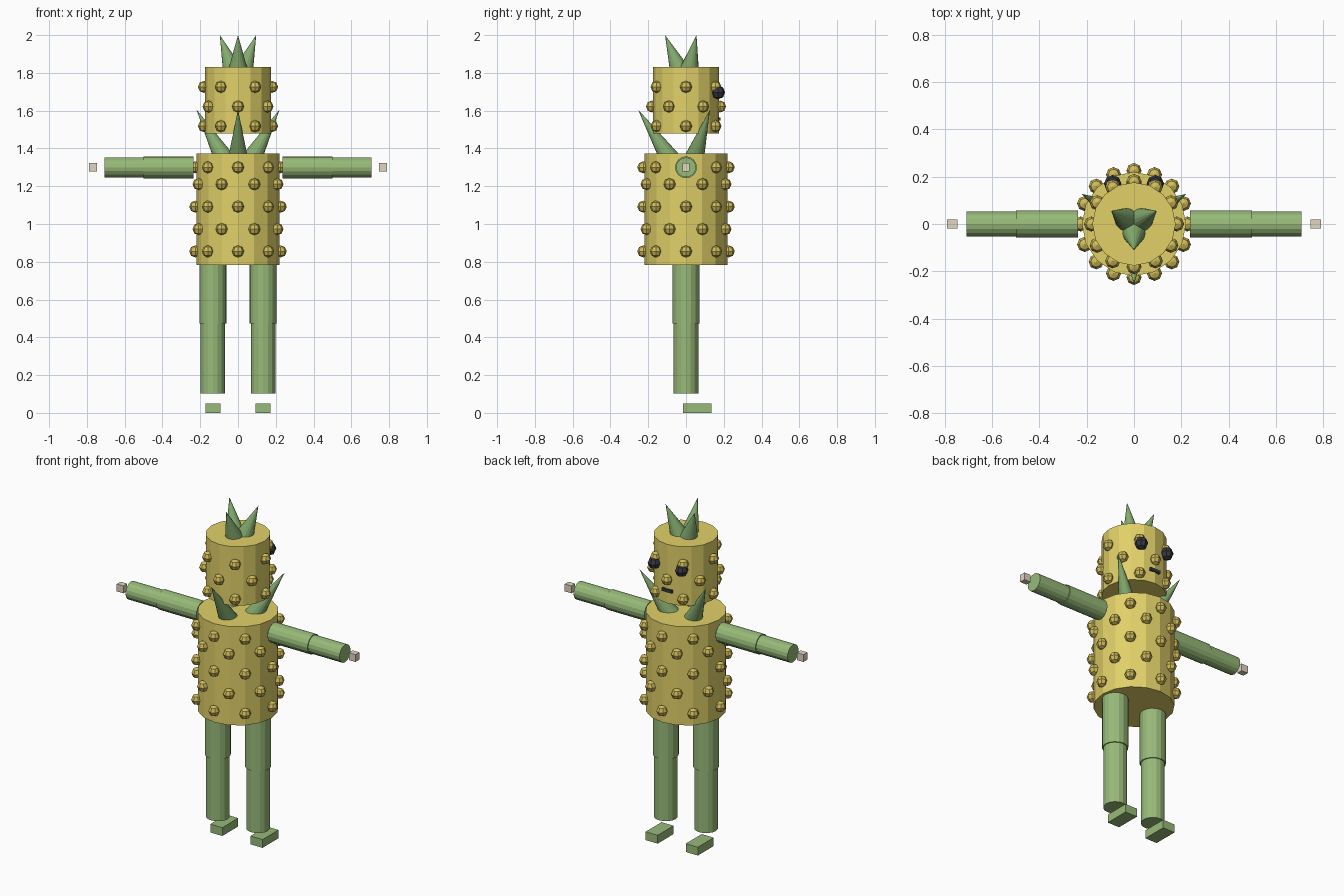
import bpy, bmesh, math
from mathutils import Vector, Matrix

if "Cube" in bpy.data.objects:
    bpy.data.objects.remove(bpy.data.objects["Cube"])


def material(name, rgb):
    m = bpy.data.materials.new(name)
    m.diffuse_color = (*rgb, 1)
    m.use_nodes = True
    m.node_tree.nodes["Principled BSDF"].inputs["Base Color"].default_value = m.diffuse_color
    return m


YELLOW = material("skin yellow", (0.76, 0.64, 0.14))
KNOB = material("knob ochre", (0.64, 0.51, 0.10))
GREEN = material("limb green", (0.31, 0.49, 0.19))
LEAF = material("leaf green", (0.235, 0.41, 0.16))
DARK = material("near black", (0.038, 0.040, 0.055))
BEIGE = material("hand beige", (0.75, 0.67, 0.54))


def finish(name, bm, mat):
    bmesh.ops.recalc_face_normals(bm, faces=bm.faces)
    me = bpy.data.meshes.new(name)
    bm.to_mesh(me)
    bm.free()
    me.materials.append(mat)
    ob = bpy.data.objects.new(name, me)
    bpy.context.collection.objects.link(ob)
    return ob


def add_tube(bm, a, b, r1, r2, n):
    """Cylinder or cone running from point a to point b."""
    a, b = Vector(a), Vector(b)
    d = b - a
    rot = d.to_track_quat('Z', 'Y').to_matrix().to_4x4()
    bmesh.ops.create_cone(bm, cap_ends=True, segments=n, radius1=r1, radius2=r2,
                          depth=d.length, matrix=Matrix.Translation((a + b) / 2) @ rot)


def tube(name, a, b, r, mat, n=16):
    bm = bmesh.new()
    add_tube(bm, a, b, r, r, n)
    return finish(name, bm, mat)


def box(name, centre, size, mat):
    bm = bmesh.new()
    bmesh.ops.create_cube(bm, size=1, matrix=Matrix.Translation(centre) @ Matrix.Diagonal((*size, 1)))
    return finish(name, bm, mat)


def add_ball(bm, centre, r):
    bmesh.ops.create_uvsphere(bm, u_segments=8, v_segments=4, radius=r,
                              matrix=Matrix.Translation(centre))


def knobs(name, heights, ring, count, first_offset):
    """Staggered rings of small balls around a cylinder."""
    bm = bmesh.new()
    for row, z in enumerate(heights):
        shift = ((row + first_offset) % 2) * 0.5
        for i in range(count):
            a = math.tau * (i + shift) / count - math.pi / 2
            add_ball(bm, (ring * math.cos(a), ring * math.sin(a), z), 0.032)
    return finish(name, bm, KNOB)


def leaves(name, base_ring, base_z, tip_ring, tip_z, r):
    """Three spiky leaves leaning outwards, their bases sunk into the body."""
    bm = bmesh.new()
    for i in range(3):
        a = math.tau * i / 3 - math.pi / 2
        c, s = math.cos(a), math.sin(a)
        add_tube(bm, (base_ring * c, base_ring * s, base_z),
                 (tip_ring * c, tip_ring * s, tip_z), r, 0, 16)
    return finish(name, bm, LEAF)


# Torso and floating head
tube("torso", (0, 0, 0.782), (0, 0, 1.372), 0.22, YELLOW)
tube("head", (0, 0, 1.478), (0, 0, 1.83), 0.176, YELLOW)
knobs("torso_knobs", (0.855, 0.973, 1.092, 1.211, 1.30), 0.226, 8, 0)
knobs("head_knobs", (1.518, 1.622, 1.726), 0.18, 6, 1)

# Leaf crown and collar
leaves("crown_leaves", 0.032, 1.808, 0.111, 2.0, 0.054)
leaves("collar_leaves", 0.086, 1.346, 0.254, 1.606, 0.053)

# Face on the +y side
box("mouth", (0, 0.173, 1.556), (0.065, 0.02, 0.018), DARK)

for side, s in (("left", -1), ("right", 1)):
    bm = bmesh.new()
    add_ball(bm, (s * 0.09, 0.17, 1.697), 0.037)
    finish(side + "_eye", bm, DARK)
    # Arms and hands
    tube(side + "_upper_arm", (s * 0.236, 0, 1.30), (s * 0.50, 0, 1.30), 0.058, GREEN)
    tube(side + "_forearm", (s * 0.50, 0, 1.30), (s * 0.708, 0, 1.30), 0.0525, GREEN)
    box(side + "_hand", (s * 0.768, 0, 1.30), (0.044, 0.036, 0.044), BEIGE)
    # Legs and feet
    tube(side + "_thigh", (s * 0.133, 0, 0.474), (s * 0.133, 0, 0.785), 0.071, GREEN)
    tube(side + "_shin", (s * 0.133, 0, 0.102), (s * 0.133, 0, 0.476), 0.065, GREEN)
    box(side + "_foot", (s * 0.133, 0.06, 0.025), (0.08, 0.15, 0.05), GREEN)
